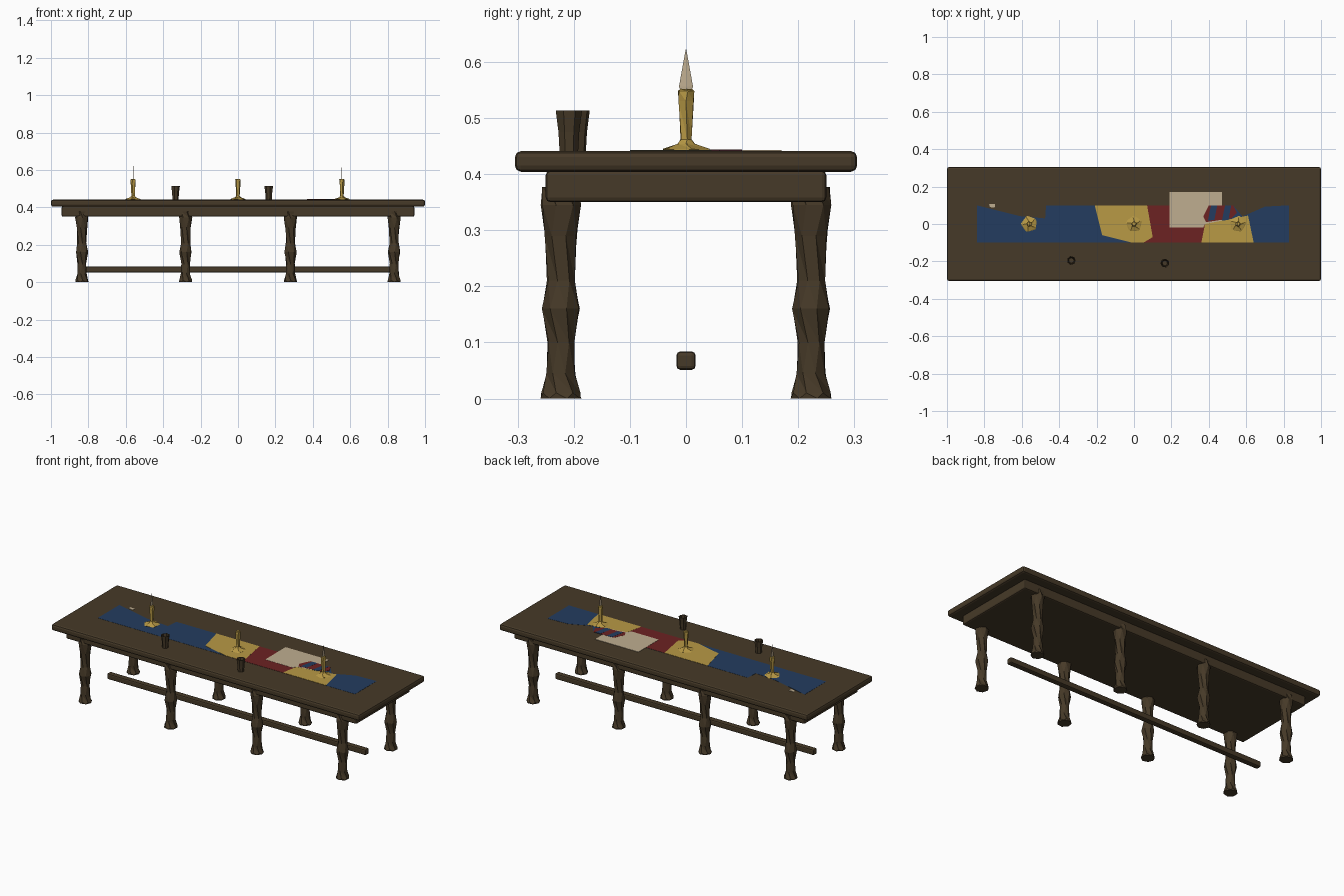
import bpy, bmesh, math

if "Cube" in bpy.data.objects:
    bpy.data.objects.remove(bpy.data.objects["Cube"])

def mat(name, rgb):
    m = bpy.data.materials.new(name)
    m.diffuse_color = (*rgb, 1)
    m.use_nodes = True
    m.node_tree.nodes["Principled BSDF"].inputs["Base Color"].default_value = m.diffuse_color
    return m

WOOD = mat("dark wood", (0.062, 0.042, 0.021))
BLUE = mat("blue cloth", (0.017, 0.046, 0.115))
RED = mat("red cloth", (0.150, 0.016, 0.016))
GOLD = mat("gold", (0.48, 0.32, 0.06))
CREAM = mat("cream", (0.52, 0.42, 0.28))

def finish(name, bm, material):
    bmesh.ops.recalc_face_normals(bm, faces=bm.faces)
    me = bpy.data.meshes.new(name)
    bm.to_mesh(me)
    bm.free()
    me.materials.append(material)
    ob = bpy.data.objects.new(name, me)
    bpy.context.collection.objects.link(ob)
    return ob

def box(name, lo, hi, material, bevel):
    bm = bmesh.new()
    bmesh.ops.create_cube(bm, size=1)
    for v in bm.verts:
        v.co = [(a + b) / 2 + c * (b - a) for a, b, c in zip(lo, hi, v.co)]
    ob = finish(name, bm, material)
    mod = ob.modifiers.new("rounded edges", 'BEVEL')
    mod.width = bevel
    mod.segments = 2
    return ob

def turned(name, centre, profile, sides, material, twist=0.0, start=0.0):
    """Faceted turned solid; profile is (radius, z); twist alternates between rings."""
    bm = bmesh.new()
    rings = []
    for i, (r, z) in enumerate(profile):
        a0 = start + (twist if i % 2 else 0)
        rings.append([bm.verts.new((centre[0] + r * math.cos(a0 + k * math.tau / sides),
                                    centre[1] + r * math.sin(a0 + k * math.tau / sides), z))
                      for k in range(sides)])
    for a, b in zip(rings, rings[1:]):
        for k in range(sides):
            n = (k + 1) % sides
            bm.faces.new((a[k], a[n], b[k]))
            bm.faces.new((a[n], b[n], b[k]))
    bm.faces.new(rings[0])
    bm.faces.new(rings[-1])
    return finish(name, bm, material)

def plate(name, pts, z, material):
    """Thin flat piece lying on the table, from z = 0.438 up to z."""
    bm = bmesh.new()
    f = bm.faces.new([bm.verts.new((x, y, 0.438)) for x, y in pts])
    ext = bmesh.ops.extrude_face_region(bm, geom=[f])
    for v in ext["geom"]:
        if isinstance(v, bmesh.types.BMVert):
            v.co.z = z
    return finish(name, bm, material)

# Table top, apron block and centre stretcher
box("table_top", (-1, -0.305, 0.404), (1, 0.305, 0.441), WOOD, 0.011)
box("apron", (-0.943, -0.25, 0.35), (0.943, 0.25, 0.406), WOOD, 0.008)
box("stretcher", (-0.84, -0.017, 0.051), (0.84, 0.017, 0.084), WOOD, 0.007)

# Eight carved legs
LEG = [(0.037, 0), (0.035, 0.01), (0.026, 0.045), (0.024, 0.10), (0.034, 0.16),
       (0.025, 0.21), (0.029, 0.29), (0.036, 0.345), (0.034, 0.377)]
for i, x in enumerate((-0.835, -0.28, 0.28, 0.835)):
    for side in (-1, 1):
        turned(f"leg_{i}_{'front' if side < 0 else 'back'}", (x, side * 0.223),
               LEG, 7, WOOD, 0.35, i * 0.4)

# Patchwork runner
plate("runner_blue", [(-0.84, -0.1), (0.83, -0.1), (0.83, 0.1), (0.70, 0.093), (0.58, 0.04),
                      (0.53, 0.1), (-0.47, 0.1), (-0.475, 0.03), (-0.61, 0.042), (-0.84, 0.1)],
      0.4418, BLUE)
plate("runner_red", [(0.05, -0.1), (0.40, -0.1), (0.40, 0.1), (0.05, 0.1)], 0.4422, RED)
plate("runner_gold_middle", [(-0.21, 0.1), (-0.17, -0.06), (-0.01, -0.1), (0.05, -0.1),
                             (0.1, -0.07), (0.07, 0.1)], 0.4426, GOLD)
plate("runner_gold_right", [(0.36, -0.1), (0.64, -0.1), (0.61, 0.045), (0.38, 0.0)], 0.4426, GOLD)

# Paper sheet, with the striped fold of cloth over its corner
plate("paper", [(0.19, -0.02), (0.37, -0.02), (0.38, 0.0), (0.47, 0.018), (0.47, 0.17),
                (0.19, 0.17)], 0.443, CREAM)
plate("cloth_fold", [(0.37, 0.04), (0.385, 0.01), (0.52, 0.03), (0.55, 0.06), (0.53, 0.1),
                     (0.40, 0.1)], 0.4434, RED)
for i, x in enumerate((0.41, 0.485)):
    plate(f"fold_stripe_{i}", [(x - 0.015, 0.018), (x + 0.02, 0.022), (x + 0.035, 0.1),
                               (x + 0.002, 0.1)], 0.4438, BLUE)
plate("paper_scrap", [(-0.775, 0.107), (-0.77, 0.09), (-0.745, 0.088), (-0.742, 0.107)], 0.443, CREAM)

# Candlesticks; the outer two carry a thin flame
STICK = [(0.044, 0.441), (0.042, 0.445), (0.016, 0.454), (0.010, 0.462),
         (0.014, 0.53), (0.015, 0.548), (0.011, 0.552)]
for i, x in enumerate((-0.56, 0.0, 0.555)):
    turned(f"candlestick_{i}", (x, 0), STICK, 5, GOLD, 0.25, 0.5 + i)
    if i != 1:
        flame = turned(f"flame_{i}", (0, 0), [(0.010, 0.549), (0.0125, 0.556), (0.0006, 0.622)], 4, CREAM)
        flame.scale.x = 0.15
        flame.location.x = x

# Hollow wooden cups
CUP = [(0.017, 0.44), (0.019, 0.475), (0.024, 0.513), (0.019, 0.513), (0.014, 0.452)]
for i, (x, y) in enumerate(((-0.335, -0.195), (0.165, -0.209))):
    turned(f"cup_{i}", (x, y), CUP, 7, WOOD, 0.0, i * 0.5)
